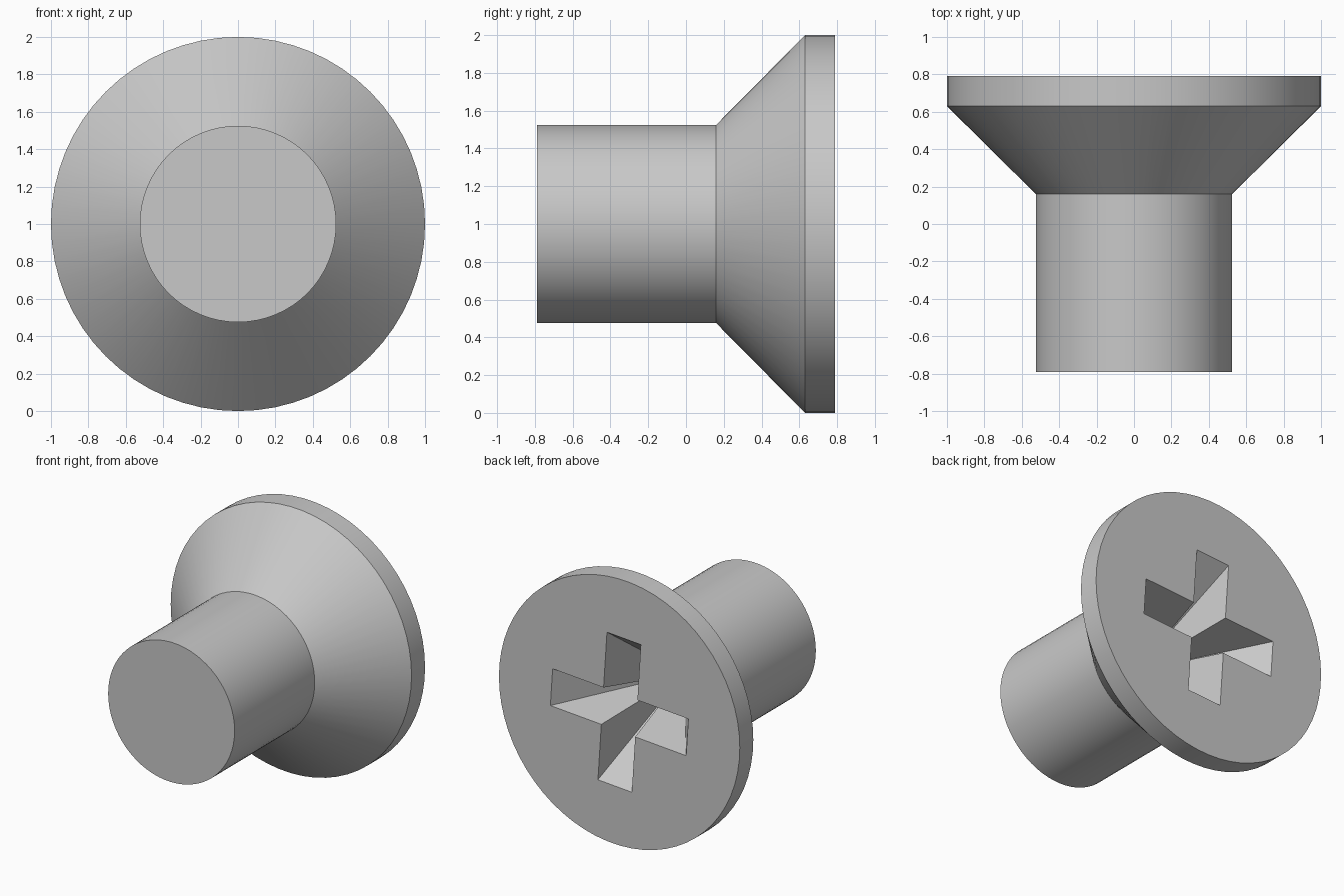
import bpy
import bmesh
from math import radians, sin, cos, tau

SEGMENTS = 64
FACE_Y = 0.79          # driven face of the head
CENTRE_Z = 1.0

if "Cube" in bpy.data.objects:
    bpy.data.objects.remove(bpy.data.objects["Cube"])

# Plain grey metal
metal = bpy.data.materials.new("grey_metal")
metal.use_nodes = True
colour = (0.58, 0.58, 0.58, 1)
metal.diffuse_color = colour
metal.node_tree.nodes["Principled BSDF"].inputs["Base Color"].default_value = colour


def make_object(name, bm):
    bmesh.ops.recalc_face_normals(bm, faces=bm.faces)
    mesh = bpy.data.meshes.new(name)
    bm.to_mesh(mesh)
    bm.free()
    mesh.materials.append(metal)
    obj = bpy.data.objects.new(name, mesh)
    bpy.context.collection.objects.link(obj)
    return obj


def ring(bm, radius, y):
    return [bm.verts.new((radius * cos(tau * i / SEGMENTS), y,
                          CENTRE_Z + radius * sin(tau * i / SEGMENTS)))
            for i in range(SEGMENTS)]


# Shank, countersunk cone and head rim as one turned profile
bm = bmesh.new()
profile = [(0.525, -0.79), (0.525, 0.16), (1.0, 0.63), (1.0, FACE_Y)]
rings = [ring(bm, r, y) for r, y in profile]
for lower, upper in zip(rings, rings[1:]):
    for i in range(SEGMENTS):
        j = (i + 1) % SEGMENTS
        bm.faces.new((lower[i], lower[j], upper[j], upper[i]))
bm.faces.new(rings[0])
bm.faces.new(rings[-1])
screw = make_object("countersunk_screw", bm)

# Cross recess: a cross outline tapering to a point inside the head
ARM, HALF_WIDTH, DEPTH, TILT, OVERSHOOT = 0.565, 0.141, 0.77, radians(3.8), 1.2
bm = bmesh.new()
outline = []
for quarter in range(4):
    a = TILT + quarter * tau / 4
    for u, v in ((ARM, -HALF_WIDTH), (ARM, HALF_WIDTH), (HALF_WIDTH, HALF_WIDTH)):
        u, v = u * OVERSHOOT, v * OVERSHOOT
        outline.append(bm.verts.new((u * cos(a) - v * sin(a),
                                     FACE_Y + DEPTH * (OVERSHOOT - 1),
                                     CENTRE_Z + u * sin(a) + v * cos(a))))
tip = bm.verts.new((0, FACE_Y - DEPTH, CENTRE_Z))
bm.faces.new(outline)
for i, vert in enumerate(outline):
    bm.faces.new((vert, outline[(i + 1) % len(outline)], tip))
cutter = make_object("cross_recess_cutter", bm)
cutter.hide_render = True

# Cut the recess, then drop the cutter
cut = screw.modifiers.new("cross_recess", 'BOOLEAN')
cut.operation = 'DIFFERENCE'
cut.solver = 'EXACT'
cut.object = cutter
bpy.ops.object.select_all(action='DESELECT')
bpy.context.view_layer.objects.active = screw
screw.select_set(True)
bpy.ops.object.modifier_apply(modifier=cut.name)
bpy.data.objects.remove(cutter)

# Round walls smooth, rims and recess crisp
bpy.ops.object.shade_smooth_by_angle(angle=radians(25))
